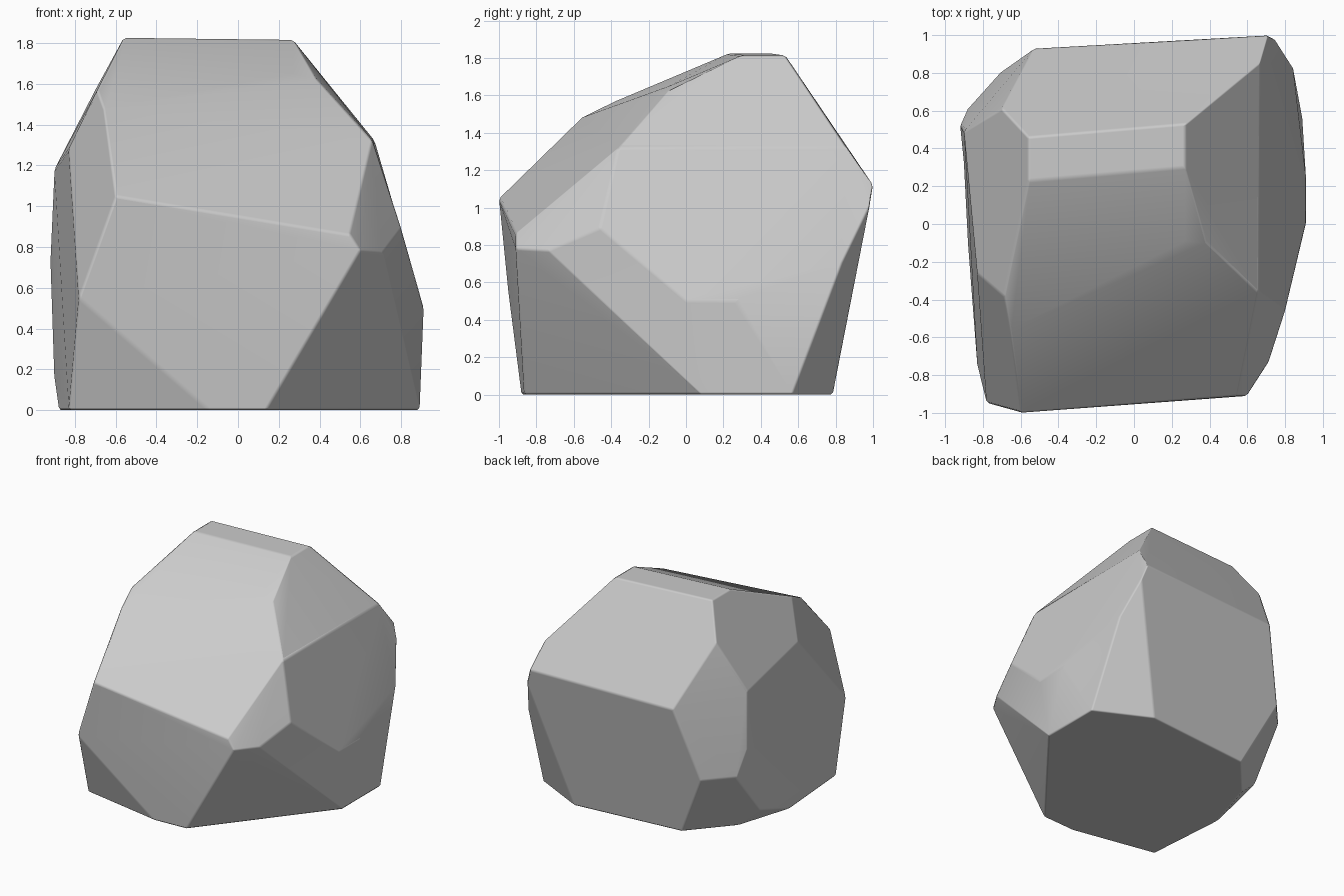
import bpy, bmesh, math

if "Cube" in bpy.data.objects:
    bpy.data.objects.remove(bpy.data.objects["Cube"])

# Corner points of the faceted boulder, grouped by region
base = [(-.14, -.88), (.14, -.865), (.89, .08), (.89, .57), (.46, .785),
        (-.45, .70), (-.73, .38), (-.88, -.10), (-.83, -.75)]
top = [(-.56, .23, 1.825), (-.56, .46, 1.825), (.27, .53, 1.815), (.27, .30, 1.815)]
front = [(-.78, -.95, .55), (-.60, -1.0, 1.05), (.37, -.93, .83), (.55, -.91, .86),
         (.60, -.91, .78), (.71, -.74, .77)]
upper_slope = [(.27, -.09, 1.65), (.38, -.09, 1.63), (-.66, -.56, 1.48),
               (-.69, -.38, 1.57), (-.83, -.26, 1.28)]
right = [(.66, -.36, 1.32), (.80, -.46, .89), (.91, 0, .5), (.91, .25, .5),
         (.84, .84, .71)]
back = [(.67, .86, 1.32), (.71, 1.0, 1.12), (.75, .98, 1.0), (-.53, .93, 1.10),
        (-.70, .61, 1.57), (-.70, .81, .52)]
left = [(-.90, .49, 1.18), (-.92, .52, .75), (-.88, .61, .52), (-.90, .32, .15)]

# Wrap the corners in a convex skin
bm = bmesh.new()
for p in [(x, y, 0) for x, y in base] + top + front + upper_slope + right + back + left:
    bm.verts.new(p)
hull = bmesh.ops.convex_hull(bm, input=bm.verts[:])
loose = [v for v in bm.verts if not v.link_faces]
bmesh.ops.delete(bm, geom=loose, context='VERTS')

# Merge nearly coplanar triangles into broad facets
bmesh.ops.dissolve_limit(bm, angle_limit=math.radians(5), verts=bm.verts[:], edges=bm.edges[:])
bmesh.ops.recalc_face_normals(bm, faces=bm.faces[:])

mesh = bpy.data.meshes.new("boulder")
bm.to_mesh(mesh)
bm.free()
boulder = bpy.data.objects.new("boulder", mesh)
bpy.context.collection.objects.link(boulder)

# Slightly worn edges
worn = boulder.modifiers.new("worn_edges", 'BEVEL')
worn.width = 0.012
worn.segments = 1
worn.limit_method = 'ANGLE'
worn.angle_limit = math.radians(18)
worn.harden_normals = True

bpy.context.view_layer.objects.active = boulder
boulder.select_set(True)
bpy.ops.object.shade_smooth_by_angle(angle=math.radians(30))
